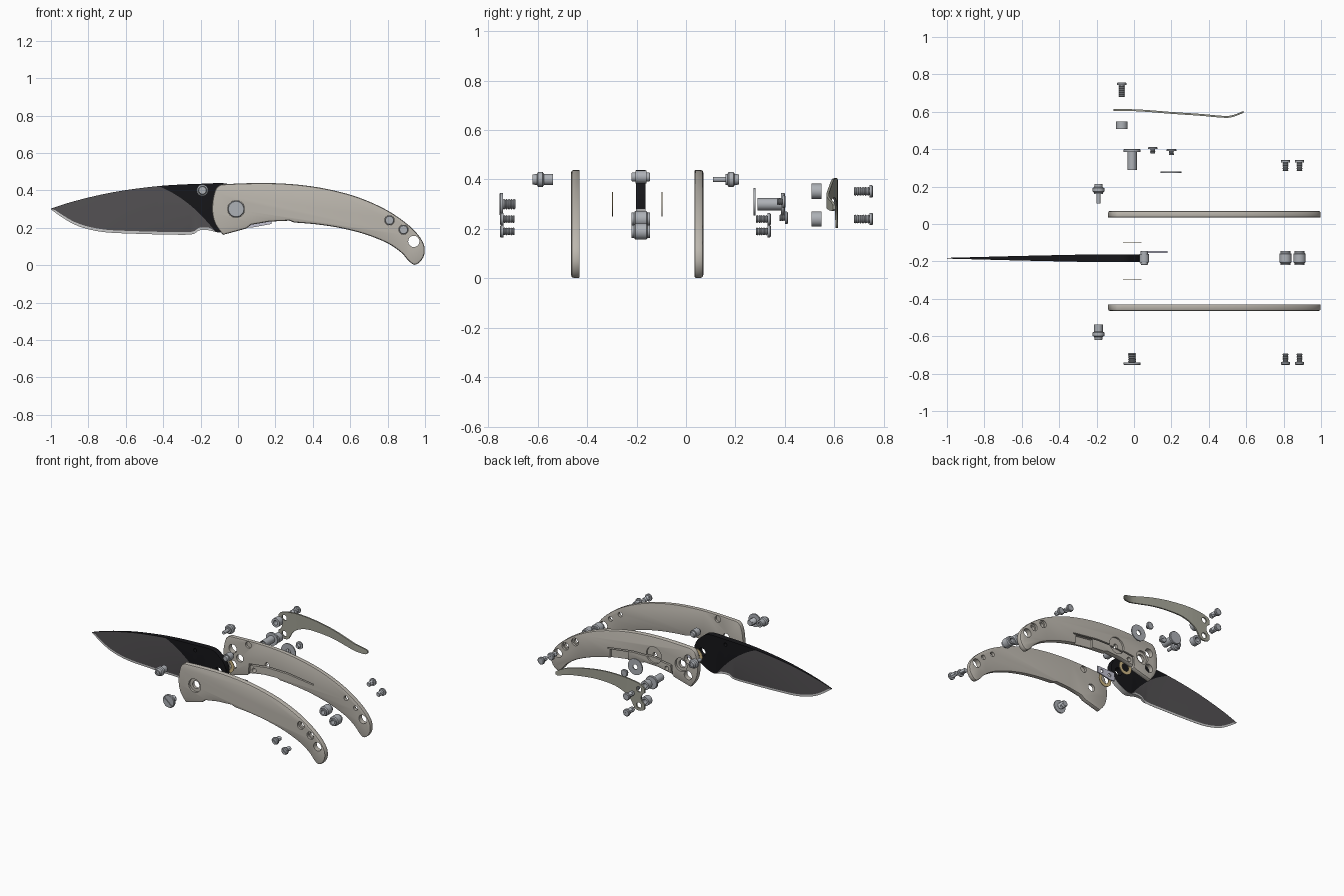
import bpy, bmesh, math
from mathutils import Vector

if "Cube" in bpy.data.objects:
    bpy.data.objects.remove(bpy.data.objects["Cube"])


def material(name, col):
    m = bpy.data.materials.new(name)
    m.diffuse_color = (*col, 1)
    m.use_nodes = True
    m.node_tree.nodes["Principled BSDF"].inputs["Base Color"].default_value = m.diffuse_color
    return m


TITAN = material("titanium", (0.50, 0.47, 0.42))
STEEL = material("steel", (0.42, 0.44, 0.47))
BLACK = material("black_coating", (0.008, 0.008, 0.01))
DARK = material("dark_bevel", (0.09, 0.085, 0.09))
EDGE = material("bare_edge", (0.6, 0.6, 0.62))
BRASS = material("bronze", (0.62, 0.48, 0.24))
CLIP = material("clip_grey", (0.36, 0.36, 0.30))
PALE = material("pale_steel", (0.55, 0.55, 0.65))


def finish(name, bm, *mats):
    bmesh.ops.recalc_face_normals(bm, faces=bm.faces)
    me = bpy.data.meshes.new(name)
    bm.to_mesh(me)
    bm.free()
    ob = bpy.data.objects.new(name, me)
    bpy.context.collection.objects.link(ob)
    for m in mats:
        me.materials.append(m)
    return ob


def loft(name, sections, *mats, closed=False, ring_mats=None):
    """Skin a list of closed point rings."""
    bm = bmesh.new()
    rings = [[bm.verts.new(p) for p in s] for s in sections]
    n = len(rings[0])
    pairs = list(zip(rings, rings[1:])) + ([(rings[-1], rings[0])] if closed else [])
    for a, b in pairs:
        for j in range(n):
            f = bm.faces.new((a[j], a[(j + 1) % n], b[(j + 1) % n], b[j]))
            if ring_mats:
                f.material_index = ring_mats[j]
    if not closed:
        bm.faces.new(rings[0])
        bm.faces.new(rings[-1])
    return finish(name, bm, *mats)


def lathe(name, x, z, prof, *mats, seg=32, closed=False):
    """Revolve (y, radius) pairs about an axis along y."""
    ang = [2 * math.pi * i / seg for i in range(seg)]
    return loft(name, [[(x + r * math.cos(t), y, z + r * math.sin(t)) for t in ang]
                       for y, r in prof], *mats, closed=closed)


def tube(name, x, z, y0, y1, r, ri, mat):
    return lathe(name, x, z, [(y0, ri), (y0, r), (y1, r), (y1, ri)], mat, closed=True)


def prism(name, outline, y0, y1, *mats, bevels=()):
    ob = loft(name, [[(x, y, z) for x, z in outline] for y in (y0, y1)], *mats)
    for y, off in bevels:
        bm = bmesh.new()
        bm.from_mesh(ob.data)
        rim = [e for e in bm.edges if all(abs(v.co.y - y) < 1e-5 for v in e.verts)]
        bmesh.ops.bevel(bm, geom=rim, offset=off, segments=2, profile=0.5, affect='EDGES')
        bm.to_mesh(ob.data)
        bm.free()
    return ob


def cut(ob, *cutters):
    for c in cutters:
        m = ob.modifiers.new("cut", 'BOOLEAN')
        m.operation, m.solver, m.object = 'DIFFERENCE', 'EXACT', c
        c.hide_render = True
        bpy.context.view_layer.objects.active = ob
        bpy.ops.object.modifier_apply(modifier=m.name)
        bpy.data.objects.remove(c)


def hole(x, z, r, y0=-1, y1=1):
    return lathe("hole_cutter", x, z, [(y0, r), (y1, r)])


def screw(name, x, z, y, d, rh, th, rs, length, threads=5, tilt=-0.7):
    """Slotted screw: head face at y, shaft pointing along d."""
    prof = [(0, rh - .004), (.004, rh), (th, rh), (th, rs * .8)]
    step = (length - th) / (2 * threads)
    for i in range(2 * threads):
        prof.append((th + step * (i + 1), rs if i % 2 == 0 else rs * .8))
    ob = lathe(name, x, z, [(y + d * a, r) for a, r in prof], STEEL, seg=28)
    u = Vector((math.cos(tilt), math.sin(tilt))) * rh * .85
    w = Vector((-u.y, u.x)) * .16
    o = Vector((x, z))
    cut(ob, prism("slot_cutter", [o - u - w, o + u - w, o + u + w, o - u + w],
                  y - d * .02, y + d * .006))
    return ob


def smooth(pts, n=5):
    """Open Catmull-Rom curve through 2D points."""
    p = [Vector(q) for q in [pts[0], *pts, pts[-1]]]
    out = []
    for a, b, c, d in zip(p, p[1:], p[2:], p[3:]):
        for i in range(n):
            t = i / n
            out.append(.5 * (2 * b + (c - a) * t + (2 * a - 5 * b + 4 * c - d) * t * t
                             + (3 * b - a - 3 * c + d) * t ** 3))
    return [tuple(q) for q in out] + [pts[-1]]


def at(table, x):
    for (x0, v0), (x1, v1) in zip(table, table[1:]):
        if x <= x1:
            return v0 + (v1 - v0) * max(0, (x - x0) / (x1 - x0))
    return table[-1][1]


# handle scales
left = smooth([(-.08, .162), (-.12, .215), (-.138, .28), (-.135, .35), (-.118, .41), (-.09, .432)], 3)
back = smooth([(-.09, .432), (.05, .438), (.2, .438), (.35, .427), (.5, .402), (.65, .36), (.8, .292),
               (.92, .207), (.985, .13), (.998, .07), (.98, .025), (.945, .002), (.91, .025),
               (.875, .065), (.8, .117), (.68, .165), (.55, .198), (.42, .218), (.3, .228)], 4)
outline = left + back[1:] + [(.275, .238), (.17, .233), (.07, .216), (.045, .196)]
PIVOT, TAIL, TABS = (-.01, .3), [(.81, .24), (.885, .19)], [(-.065, .352), (-.065, .24)]
for name, inner, d in (("front_scale", -.43, -1), ("back_scale", .035, 1)):
    outer = inner + d * .035
    s = prism(name, outline, inner, outer, TITAN, bevels=[(outer, .011), (inner, .004)])
    cut(s, hole(.94, .127, .03))
    for (x, z), r, rb in [(PIVOT, .026, .046)] + [(p, .016, .026) for p in TAIL]:
        mid = outer - d * .015
        cut(s, lathe("step_cutter", x, z, [(inner - d * .1, r), (mid, r), (mid, rb), (outer + d * .1, rb)]))
    cut(s, hole(.055, .41, .022, inner - d * .05, inner + d * .015))
    if d > 0:
        # lock bar slit, relief pocket, disc recess, clip holes
        slit = [(.05, .15), (.06, .15), (.07, .272), (.2, .29), (.36, .288), (.56, .262),
                (.56, .27), (.36, .297), (.2, .299), (.061, .281)]
        cut(s, prism("slit_cutter", slit, -1, 1),
            prism("relief_cutter", [(.4, .15), (.54, .15), (.54, .262), (.4, .28)], outer - .018, 1),
            hole(.2, .31, .058, outer - .012, 1), hole(.2, .31, .015), hole(.1, .245, .015))
        for x, z in TABS:
            cut(s, hole(x, z, .03))

# blade with tang, grind and sharpened edge
top_t = smooth([(-1, .302), (-.9, .335), (-.75, .373), (-.6, .401), (-.4, .425), (-.2, .435), (-.06, .436),
                (0, .40), (.03, .37), (.048, .33)])
low_t = smooth([(-1, .298), (-.95, .262), (-.88, .22), (-.8, .192), (-.7, .175), (-.55, .168), (-.4, .164),
                (-.25, .164), (-.21, .185), (-.16, .187), (-.1, .175), (-.05, .19), (0, .22),
                (.03, .25), (.048, .28)])
grind_t = smooth([(-.44, .43), (-.36, .392), (-.28, .34), (-.2, .27), (-.12, .18)])
half_t = [(-1, .002), (-.6, .0125), (-.25, .02), (.05, .02)]
sections = []
for i in range(106):
    x = -1 + 1.048 * i / 105
    t, b, h = at(top_t, x), at(low_t, x), at(half_t, x)
    g = at(grind_t, x) if x < -.12 else b
    g = max(b + .0022, min(g, t - .001))
    k = min(1, max(0, (x + .25) / .13))
    s = h * (.14 + .86 * k)
    e = .0005 + (s - .0005) * min(1, k * 8)
    zs = min(b + .014, b + (g - b) * .5)
    ring = [(h, t), (h, g), (s, zs), (e, b)]
    ring += [(-w, z) for w, z in reversed(ring)]
    sections.append([(x, -.183 + w, z) for w, z in ring])
blade = loft("blade", sections, BLACK, DARK, EDGE, ring_mats=[0, 1, 2, 2, 2, 1, 0, 0])
cut(blade, hole(*PIVOT, .027), hole(-.19, .4, .012))

# bronze pivot washers
for name, y in (("front_washer", -.298), ("back_washer", -.098)):
    tube(name, *PIVOT, y - .002, y + .002, .05, .027, BRASS)

# stop pin, tail standoffs
lathe("stop_pin", .055, .41, [(-.22, .016), (-.215, .019), (-.205, .019), (-.205, .026), (-.16, .026),
                             (-.16, .019), (-.15, .019), (-.145, .016)], STEEL)
for i, (x, z) in enumerate(TAIL):
    lathe(f"standoff_{i}", x, z, [(-.205, .015), (-.22, .015), (-.22, .026), (-.21, .026), (-.205, .033),
                                  (-.16, .033), (-.155, .026), (-.145, .026), (-.145, .015),
                                  (-.16, .015)], STEEL, closed=True)
    screw(f"front_tail_screw_{i}", x, z, -.753, 1, .025, .014, .016, .06)
    screw(f"back_tail_screw_{i}", x, z, .343, -1, .025, .014, .016, .06)

# lock face insert
plate = prism("lock_insert", [(.035, .205), (.07, .2), (.178, .22), (.178, .265), (.04, .262)],
              -.154, -.145, PALE)
cut(plate, hole(.08, .232, .012), hole(.145, .24, .012))

# pivot screw and barrel
screw("pivot_screw", *PIVOT, -.755, 1, .045, .014, .022, .065)
barrel = lathe("pivot_barrel", *PIVOT, [(.4, .042), (.397, .045), (.385, .045), (.385, .025), (.29, .025),
                                       (.29, .019), (.36, .019)], STEEL)

# thumb studs
lathe("front_thumb_stud", -.19, .4, [(-.55, .011), (-.538, .011), (-.538, .023), (-.575, .023), (-.58, .031),
                                   (-.598, .031), (-.603, .023), (-.62, .02), (-.62, .012), (-.612, .012)], STEEL)
lathe("back_thumb_stud", -.19, .4, [(.11, .011), (.16, .011), (.16, .023), (.168, .023), (.173, .031),
                                  (.192, .031), (.197, .023), (.215, .02), (.215, .012), (.208, .012)], STEEL)

# overtravel disc and its screws
tube("stop_disc", .197, .31, .273, .281, .056, .018, STEEL)
screw("insert_screw", .1, .245, .412, -1, .026, .012, .014, .034, 3)
screw("disc_screw", .2, .31, .402, -1, .026, .012, .014, .034, 3)

# pocket clip
ct = smooth([(-.11, .365), (-.095, .38), (-.05, .395), (.05, .405), (.2, .399), (.35, .375), (.5, .335),
             (.57, .308), (.585, .296)])
cb = smooth([(-.11, .225), (-.095, .21), (-.06, .203), (-.03, .215), (0, .265), (.06, .305), (.15, .325),
             (.3, .322), (.45, .297), (.57, .272), (.585, .284)])
cy = smooth([(-.11, .61), (.03, .607), (.2, .594), (.35, .584), (.48, .573), (.53, .578), (.585, .599)])
clip = loft("pocket_clip", [[(x, at(cy, x) + dy, z) for dy, z in
                             ((-.005, at(cb, x)), (.005, at(cb, x)), (.005, at(ct, x)), (-.005, at(ct, x)))]
                            for x in [-.11 + .695 * i / 70 for i in range(71)]], CLIP)
cut(clip, hole(-.125, .296, .042))
for i, (x, z) in enumerate(TABS):
    cut(clip, hole(x, z, .019))
    screw(f"clip_screw_{i}", x, z, .757, -1, .025, .014, .018, .078, 6)
    tube(f"clip_nut_{i}", x, z, .508, .548, .031, .016, STEEL)

# shading
bpy.ops.object.select_all(action='DESELECT')
for ob in bpy.context.scene.objects:
    ob.select_set(True)
bpy.context.view_layer.objects.active = blade
bpy.ops.object.shade_smooth_by_angle(angle=math.radians(30))
